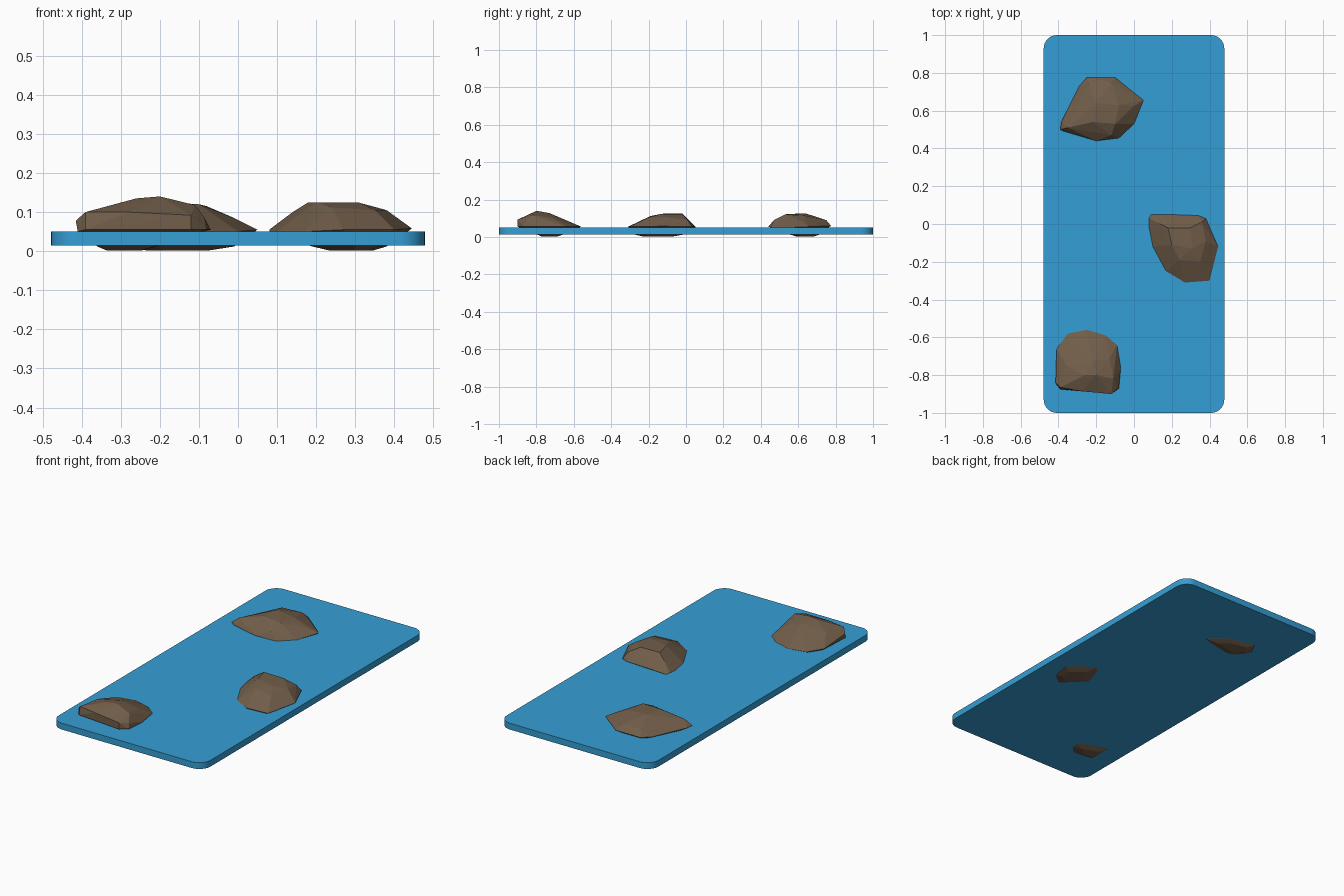
import bpy, bmesh, math


def material(name, rgb):
    m = bpy.data.materials.new(name)
    m.diffuse_color = (*rgb, 1)
    return m


BLUE = material("water_blue", (0.036, 0.345, 0.66))
BROWN = material("rock_brown", (0.168, 0.112, 0.068))


def add_object(name, bm, mat):
    bmesh.ops.recalc_face_normals(bm, faces=bm.faces)
    me = bpy.data.meshes.new(name)
    bm.to_mesh(me)
    bm.free()
    me.materials.append(mat)
    ob = bpy.data.objects.new(name, me)
    bpy.context.collection.objects.link(ob)
    return ob


# Water slab: rounded rectangle, extruded
def slab(name, hx, hy, r, z0, z1, steps=8):
    bm = bmesh.new()
    ring = []
    for i, (sx, sy) in enumerate([(1, 1), (-1, 1), (-1, -1), (1, -1)]):
        for k in range(steps + 1):
            a = math.pi / 2 * (i + k / steps)
            ring.append(bm.verts.new((sx * (hx - r) + r * math.cos(a),
                                      sy * (hy - r) + r * math.sin(a), z0)))
    face = bm.faces.new(ring)
    top = bmesh.ops.extrude_face_region(bm, geom=[face])
    for v in top["geom"]:
        if isinstance(v, bmesh.types.BMVert):
            v.co.z = z1
    ob = add_object(name, bm, BLUE)
    bpy.context.view_layer.objects.active = ob
    ob.select_set(True)
    bpy.ops.object.shade_smooth_by_angle(angle=math.radians(30))
    ob.select_set(False)


# Rock: faceted hull around a waterline outline, a crown and an underside
def rock(name, outline, crown, base):
    bm = bmesh.new()
    for p in outline + crown:
        bm.verts.new(p)
    for x, y in base:
        bm.verts.new((x, y, 0.012))
    cx = sum(p[0] for p in base) / len(base)
    cy = sum(p[1] for p in base) / len(base)
    for x, y in base:
        bm.verts.new((cx + (x - cx) * 0.6, cy + (y - cy) * 0.6, 0.002))
    res = bmesh.ops.convex_hull(bm, input=bm.verts)
    junk = {g for g in res["geom_interior"] + res["geom_unused"]
            if isinstance(g, bmesh.types.BMVert)}
    bmesh.ops.delete(bm, geom=list(junk), context='VERTS')
    add_object(name, bm, BROWN)


slab("water_slab", 0.478, 1.0, 0.07, 0.014, 0.05)

rock("back_rock",
     [(-0.39, 0.50, 0.06), (-0.385, 0.54, 0.06), (-0.29, 0.73, 0.055), (-0.25, 0.775, 0.06),
      (-0.10, 0.775, 0.06), (0.05, 0.655, 0.055), (0.0, 0.53, 0.05), (-0.08, 0.455, 0.05),
      (-0.20, 0.44, 0.055), (-0.37, 0.49, 0.05)],
     [(-0.24, 0.74, 0.09), (-0.12, 0.75, 0.09), (-0.22, 0.54, 0.123), (-0.10, 0.53, 0.12),
      (-0.20, 0.64, 0.126), (-0.08, 0.63, 0.115), (-0.35, 0.51, 0.09), (-0.12, 0.47, 0.09),
      (-0.01, 0.62, 0.085)],
     [(-0.01, 0.60), (-0.25, 0.71), (-0.20, 0.56), (-0.28, 0.65), (-0.10, 0.68)])

rock("middle_rock",
     [(0.08, 0.03, 0.055), (0.09, 0.05, 0.05), (0.20, 0.05, 0.055), (0.34, 0.045, 0.055),
      (0.38, 0.03, 0.055), (0.445, -0.12, 0.058), (0.40, -0.30, 0.055), (0.27, -0.31, 0.055),
      (0.17, -0.25, 0.05), (0.10, -0.12, 0.05), (0.08, -0.02, 0.05)],
     [(0.18, -0.02, 0.125), (0.30, -0.02, 0.123), (0.20, -0.11, 0.125), (0.31, -0.13, 0.124),
      (0.38, -0.09, 0.105), (0.24, -0.19, 0.112), (0.35, -0.20, 0.105), (0.36, 0.01, 0.09),
      (0.14, 0.0, 0.10), (0.38, -0.27, 0.07)],
     [(0.30, -0.27), (0.25, -0.02), (0.38, -0.12), (0.19, -0.16), (0.36, -0.22)])

rock("front_rock",
     [(-0.41, -0.85, 0.05), (-0.415, -0.84, 0.078), (-0.41, -0.66, 0.06), (-0.35, -0.58, 0.055),
      (-0.25, -0.56, 0.055), (-0.15, -0.59, 0.055), (-0.09, -0.64, 0.055), (-0.07, -0.76, 0.055),
      (-0.08, -0.87, 0.055), (-0.12, -0.90, 0.055), (-0.39, -0.875, 0.055)],
     [(-0.12, -0.90, 0.092), (-0.28, -0.885, 0.10), (-0.39, -0.865, 0.10), (-0.085, -0.86, 0.085),
      (-0.20, -0.80, 0.14), (-0.26, -0.80, 0.135), (-0.11, -0.82, 0.118), (-0.22, -0.73, 0.128),
      (-0.36, -0.75, 0.105), (-0.13, -0.71, 0.10), (-0.27, -0.65, 0.09)],
     [(-0.21, -0.72), (-0.36, -0.66), (-0.36, -0.78), (-0.27, -0.79)])
